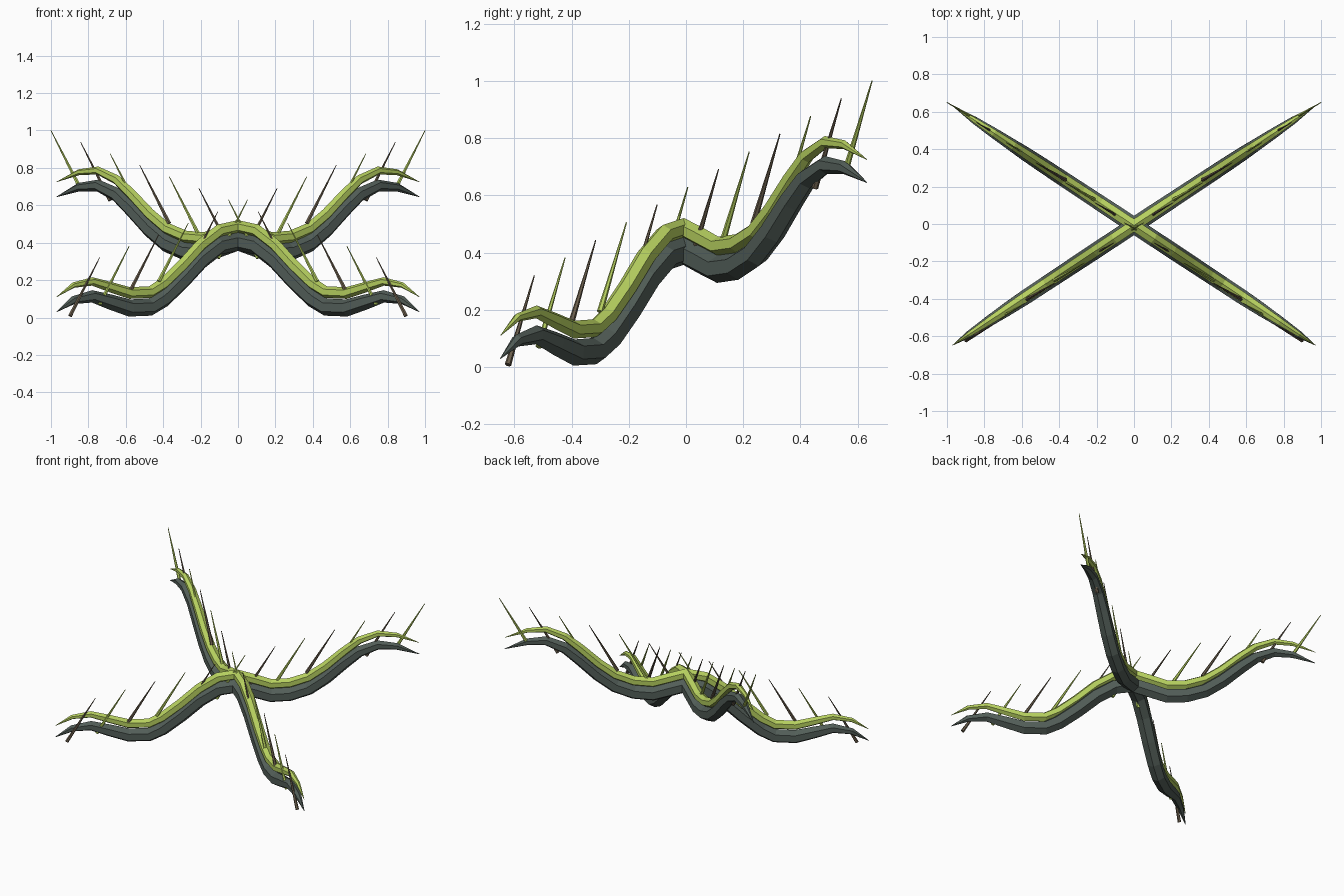
import bpy, bmesh, math
from mathutils import Vector

if "Cube" in bpy.data.objects:
    bpy.data.objects.remove(bpy.data.objects["Cube"])


def material(name, rgb):
    m = bpy.data.materials.new(name)
    m.diffuse_color = (*rgb, 1)
    m.use_nodes = True
    m.node_tree.nodes["Principled BSDF"].inputs["Base Color"].default_value = m.diffuse_color
    return m


DARK = material("dark slate green", (0.085, 0.112, 0.098))
GREEN = material("leaf green", (0.47, 0.63, 0.115))
BROWN = material("bark brown", (0.15, 0.115, 0.075))

# Wavy centre line of one diagonal: x, z, radius
PATH = [(-0.97, 0.03, 0.0015), (-0.88, 0.093, 0.022), (-0.78, 0.113, 0.033),
        (-0.68, 0.082, 0.041), (-0.58, 0.051, 0.046), (-0.47, 0.056, 0.047),
        (-0.40, 0.10, 0.048), (-0.30, 0.197, 0.049), (-0.20, 0.307, 0.05),
        (-0.10, 0.385, 0.05), (0, 0.407, 0.05), (0.10, 0.372, 0.05),
        (0.18, 0.343, 0.049), (0.28, 0.352, 0.048), (0.38, 0.395, 0.047),
        (0.47, 0.472, 0.046), (0.57, 0.58, 0.043), (0.65, 0.657, 0.038),
        (0.75, 0.706, 0.032), (0.85, 0.697, 0.023), (0.97, 0.645, 0.0015)]


def finish(bm, name, mat):
    bmesh.ops.recalc_face_normals(bm, faces=bm.faces)
    me = bpy.data.meshes.new(name)
    bm.to_mesh(me)
    bm.free()
    me.materials.append(mat)
    ob = bpy.data.objects.new(name, me)
    bpy.context.collection.objects.link(ob)


def tube(bm, pts, radii, sides, turn=0.0):
    """Faceted tube swept along the points, closed at both ends."""
    rings = []
    for i, p in enumerate(pts):
        t = (pts[min(i + 1, len(pts) - 1)] - pts[max(i - 1, 0)]).normalized()
        side = t.cross(Vector((0, 0, 1))).normalized()
        up = side.cross(t)
        ring = []
        for k in range(sides):
            a = turn + 2 * math.pi * k / sides
            ring.append(bm.verts.new(p + radii[i] * (side * math.sin(a) + up * math.cos(a))))
        rings.append(ring)
    for a, b in zip(rings, rings[1:]):
        for k in range(sides):
            n = (k + 1) % sides
            bm.faces.new((a[k], a[n], b[n], b[k]))
    bm.faces.new(rings[0])
    bm.faces.new(rings[-1])


def beam(name, mirror, lift, scale, mat):
    bm = bmesh.new()
    pts = [Vector((mirror * x, 0.66 * x - 0.008, z + lift)) for x, z, r in PATH]
    tube(bm, pts, [r * scale for x, z, r in PATH], 6)
    finish(bm, name, mat)


def spikes(name, mirror, first, mat):
    """Every second thorn of a straight slanted row of twelve."""
    bm = bmesh.new()
    start, end = Vector((-0.74, -0.53, 0.32)), Vector((1.0, 0.65, 1.0))
    for k in range(first, 12, 2):
        tip = start.lerp(end, k / 11)
        base = tip - Vector((0.158, 0.092, 0.312))
        for p in (tip, base):
            p.x *= mirror
        tube(bm, [base, tip], [0.0115, 0.002], 6)
    finish(bm, name, mat)


# Two crossing diagonals: lower branch, upper vine and thorns
for side, m in (("right", 1), ("left", -1)):
    beam("lower_branch_" + side, m, 0.0, 1.0, DARK)
    beam("upper_vine_" + side, m, 0.08, 0.68, GREEN)
    spikes("brown_thorns_" + side, m, 0, BROWN)
    spikes("green_thorns_" + side, m, 1, GREEN)
